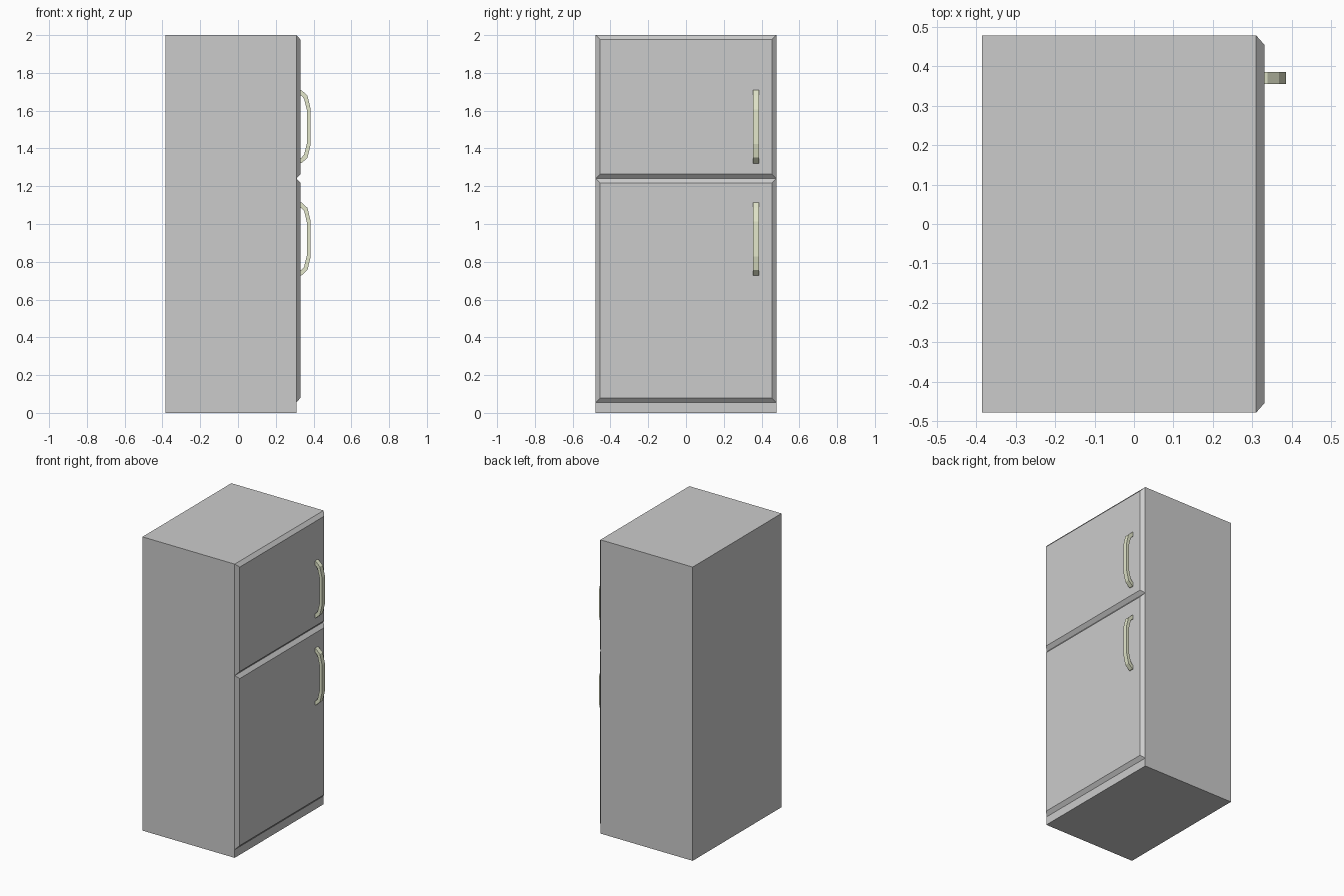
import bpy, bmesh

if "Cube" in bpy.data.objects:
    bpy.data.objects.remove(bpy.data.objects["Cube"])

# Overall dimensions
BACK, FACE, DOOR = -0.385, 0.31, 0.331
HALF_W, INSET = 0.478, 0.024


def add_object(name, verts, faces, mat=None):
    mesh = bpy.data.meshes.new(name)
    mesh.from_pydata(verts, [], faces)
    bm = bmesh.new()
    bm.from_mesh(mesh)
    bmesh.ops.recalc_face_normals(bm, faces=bm.faces)
    bm.to_mesh(mesh)
    bm.free()
    obj = bpy.data.objects.new(name, mesh)
    bpy.context.collection.objects.link(obj)
    if mat:
        mesh.materials.append(mat)
    return obj


def loft(name, rings, mat=None):
    """Closed solid through equally sized rings of points."""
    n = len(rings[0])
    verts = [p for ring in rings for p in ring]
    faces = [list(range(n)), list(range(len(verts) - n, len(verts)))]
    for r in range(len(rings) - 1):
        for i in range(n):
            j = (i + 1) % n
            faces.append([r * n + i, r * n + j, (r + 1) * n + j, (r + 1) * n + i])
    return add_object(name, verts, faces, mat)


def panel(x, half_w, z0, z1):
    return [(x, -half_w, z0), (x, half_w, z0), (x, half_w, z1), (x, -half_w, z1)]


# Cabinet
loft("cabinet", [panel(BACK, HALF_W, 0, 2), panel(FACE, HALF_W, 0, 2)])

# Doors with sloping edges
for name, z0, z1 in (("freezer_door", 1.241, 2.0), ("fridge_door", 0.056, 1.241)):
    loft(name, [panel(FACE, HALF_W, z0, z1),
                panel(DOOR, HALF_W - INSET, z0 + INSET, z1 - INSET)])

# Bowed handles: half profile (outer x, outer z, inner x, inner z), mirrored in z
handle_mat = bpy.data.materials.new("handle_cream")
handle_mat.diffuse_color = (0.77, 0.80, 0.60, 1)
handle_mat.use_nodes = True
handle_mat.node_tree.nodes["Principled BSDF"].inputs["Base Color"].default_value = handle_mat.diffuse_color
half = [(0.328, 0.194, 0.328, 0.166), (0.338, 0.192, 0.336, 0.164),
        (0.368, 0.164, 0.350, 0.148), (0.385, 0.092, 0.365, 0.086)]
path = half + [(a, -b, c, -d) for a, b, c, d in reversed(half)]

for name, mid in (("freezer_handle", 1.515), ("fridge_handle", 0.921)):
    loft(name, [[(a, 0.355, mid + b), (a, 0.386, mid + b),
                 (c, 0.386, mid + d), (c, 0.355, mid + d)]
                for a, b, c, d in path], handle_mat)
